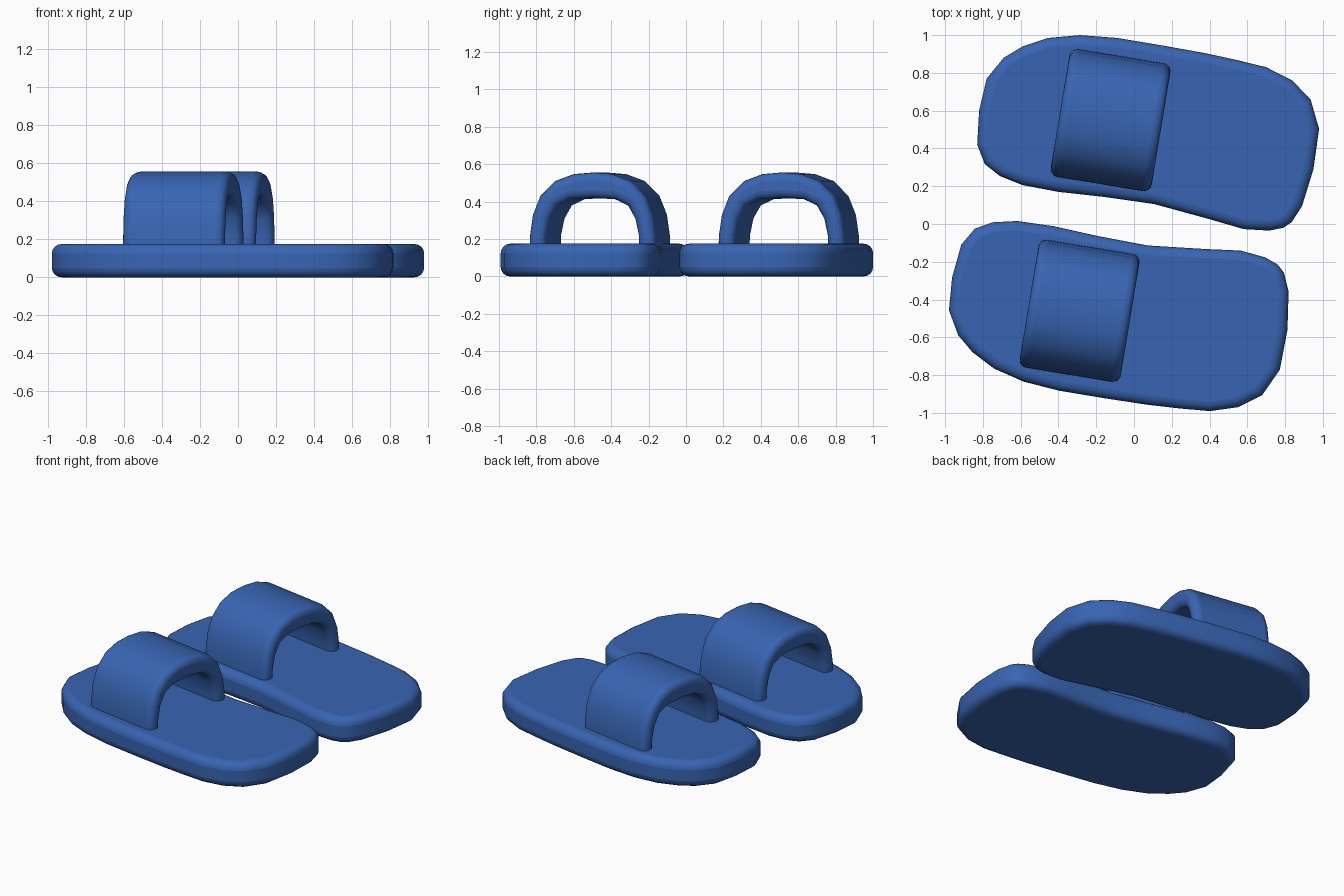
import bpy, bmesh, math
from mathutils import Matrix, Vector

if "Cube" in bpy.data.objects:
    bpy.data.objects.remove(bpy.data.objects["Cube"])

blue = bpy.data.materials.new("blue_rubber")
blue.diffuse_color = (0.04, 0.13, 0.45, 1)
blue.use_nodes = True
blue.node_tree.nodes["Principled BSDF"].inputs["Base Color"].default_value = blue.diffuse_color

TILT = math.radians(-9.4)

# footbed outline of the first slipper, seen from above
OUTLINE = [(-.83, .42), (-.82, .60), (-.78, .77), (-.69, .88), (-.59, .94), (-.455, .985),
           (-.285, 1.0), (-.09, .985), (.14, .947), (.375, .905), (.545, .868), (.70, .83),
           (.835, .762), (.935, .66), (.98, .503), (.95, .29), (.89, .095), (.835, .01),
           (.79, -.02), (.715, -.035), (.58, -.027), (.395, .027), (.105, .106),
           (-.155, .143), (-.40, .17), (-.59, .206), (-.71, .254), (-.79, .317)]
CENTRE = Vector((-.124, .55, 0))

# half arch profile of the strap: outside going up, inside going down
OUTER = [(-.345, .1), (-.341, .22), (-.325, .33), (-.285, .43), (-.205, .51), (-.105, .547)]
INNER = [(-.12, .413), (-.19, .38), (-.23, .31), (-.249, .22), (-.253, .1)]


def flip(pts):
    return [(-a, b) for a, b in reversed(pts)]


def extrude_part(name, points, vec, bevel, matrix):
    """Extrude a closed polygon along vec, round its rims and shade it smooth."""
    bm = bmesh.new()
    face = bm.faces.new([bm.verts.new(p) for p in points])
    geom = bmesh.ops.extrude_face_region(bm, geom=[face], use_keep_orig=True)["geom"]
    bmesh.ops.translate(bm, vec=vec, verts=[g for g in geom if isinstance(g, bmesh.types.BMVert)])
    bmesh.ops.recalc_face_normals(bm, faces=bm.faces)
    mesh = bpy.data.meshes.new(name)
    bm.to_mesh(mesh)
    bm.free()
    mesh.materials.append(blue)
    ob = bpy.data.objects.new(name, mesh)
    bpy.context.collection.objects.link(ob)
    ob.matrix_world = matrix
    mod = ob.modifiers.new("round_rims", 'BEVEL')
    mod.width, mod.segments = bevel, 4
    mod.limit_method, mod.angle_limit = 'ANGLE', math.radians(60)
    bpy.ops.object.select_all(action='DESELECT')
    ob.select_set(True)
    bpy.context.view_layer.objects.active = ob
    bpy.ops.object.shade_smooth_by_angle(angle=math.radians(50))
    return ob


# outline in the slipper's own axes (x along the foot)
to_local = Matrix.Rotation(-TILT, 4, 'Z')
foot = [to_local @ (Vector((x, y, 0)) - CENTRE) for x, y in OUTLINE]
arch = OUTER + [(0, .556)] + flip(OUTER) + flip(INNER) + [(0, .42)] + INNER
strap = [Vector((-.271, s, z)) for s, z in arch]

# the second slipper is the mirrored foot
for side, centre, sign in (("left", CENTRE, 1), ("right", Vector((-.288, -.46, 0)), -1)):
    m = Matrix.Translation(centre) @ Matrix.Rotation(TILT, 4, 'Z')
    sole = [Vector((p.x, sign * p.y, 0)) for p in foot]
    extrude_part(side + "_sole", sole, (0, 0, .175), .05, m)
    extrude_part(side + "_strap", strap, (.542, 0, 0), .042, m)
